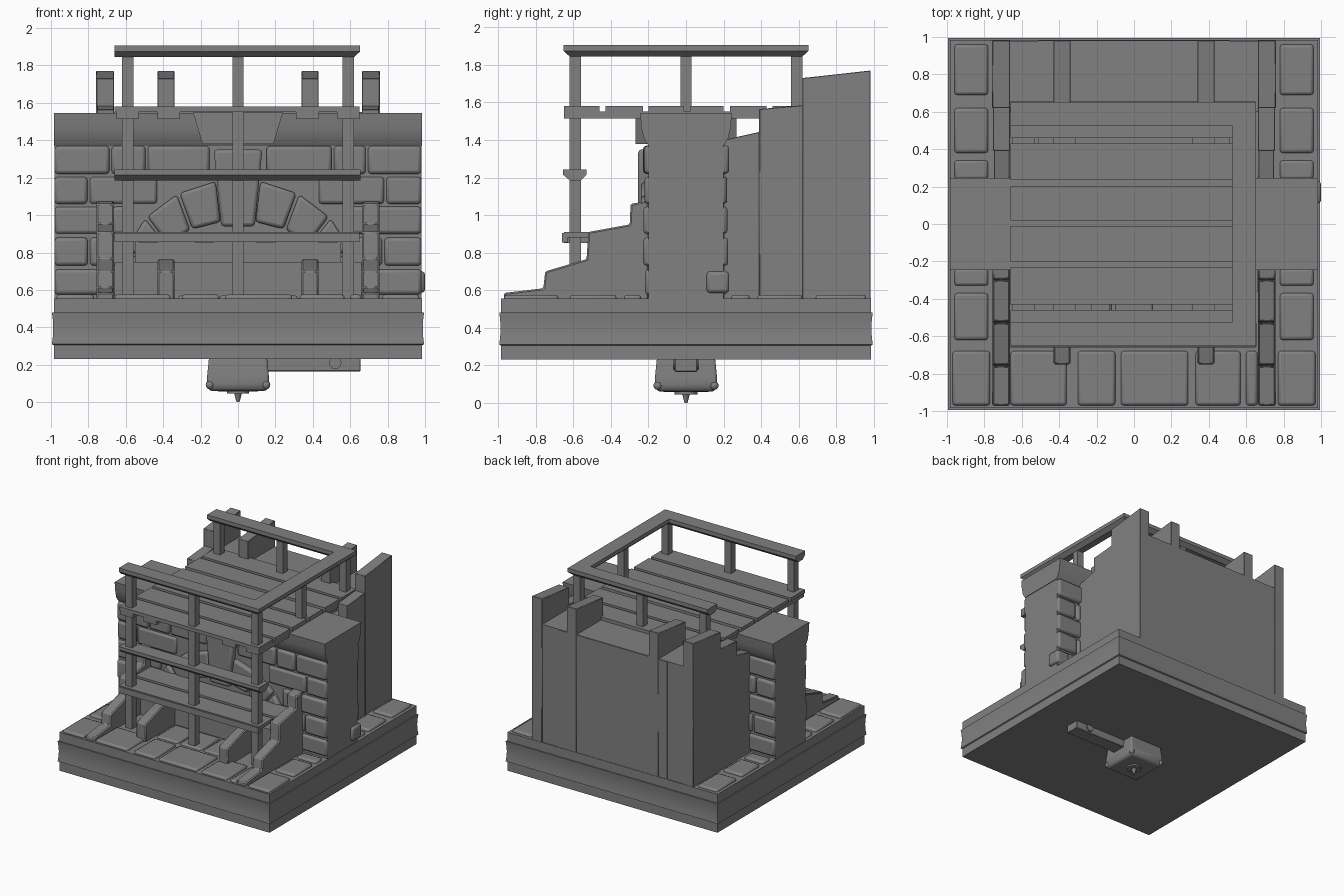
import bpy, bmesh, math, random
from mathutils import Matrix

if "Cube" in bpy.data.objects:
    bpy.data.objects.remove(bpy.data.objects["Cube"])

random.seed(4)
grey = bpy.data.materials.new("dark_grey")
grey.diffuse_color = (.22, .22, .22, 1)
grey.use_nodes = True
grey.node_tree.nodes["Principled BSDF"].inputs["Base Color"].default_value = grey.diffuse_color

def finish(name, bm, bevel=0, seg=1):
    bmesh.ops.recalc_face_normals(bm, faces=bm.faces)
    me = bpy.data.meshes.new(name)
    bm.to_mesh(me)
    bm.free()
    me.materials.append(grey)
    ob = bpy.data.objects.new(name, me)
    bpy.context.collection.objects.link(ob)
    if bevel:
        m = ob.modifiers.new("bevel", 'BEVEL')
        m.width, m.segments = bevel, seg
    return ob

def add_box(bm, x0, x1, y0, y1, z0, z1):
    mat = Matrix.Translation(((x0+x1)/2, (y0+y1)/2, (z0+z1)/2)) @ Matrix.Diagonal((x1-x0, y1-y0, z1-z0, 1))
    bmesh.ops.create_cube(bm, size=1, matrix=mat)

def boxes(name, items, bevel=0, seg=1):
    bm = bmesh.new()
    for b in items:
        add_box(bm, *b)
    return finish(name, bm, bevel, seg)

def add_prism(bm, pts, a, b, axis='x'):
    """Extrude a profile: (y,z) along x, or (x,z) along y."""
    def P(p, t):
        return (t, p[0], p[1]) if axis == 'x' else (p[0], t, p[1])
    A = [bm.verts.new(P(p, a)) for p in pts]
    B = [bm.verts.new(P(p, b)) for p in pts]
    n = len(pts)
    bm.faces.new(A)
    bm.faces.new(B[::-1])
    for i in range(n):
        bm.faces.new((A[i], B[i], B[(i+1) % n], A[(i+1) % n]))

def square_loft(name, rings, bevel=0, seg=1):
    """Stack of square rings (half width, z)."""
    bm = bmesh.new()
    loops = [[bm.verts.new((sx*h, sy*h, z)) for sx, sy in ((-1, -1), (1, -1), (1, 1), (-1, 1))] for h, z in rings]
    for a, b in zip(loops, loops[1:]):
        for i in range(4):
            bm.faces.new((a[i], a[(i+1) % 4], b[(i+1) % 4], b[i]))
    bm.faces.new(loops[0][::-1])
    bm.faces.new(loops[-1])
    return finish(name, bm, bevel, seg)

# Moulded square base
square_loft("base", [(.985, .23), (.985, .305), (.995, .31), (.99, .35), (.988, .395), (.99, .44), (.995, .48),
                     (.985, .48), (.985, .555)])

# Floor tiles: front row, then side columns
tiles = [(a, b, -.97, -.68, .5, .575) for a, b in ((-.97, -.77), (-.66, -.36), (-.3, -.1), (-.07, .29), (.33, .57), (.6, .66), (.77, .97))]
for a, b in ((-.62, -.37), (-.33, -.24), (.24, .34), (.38, .62), (.69, .96)):
    for s in (-1, 1):
        tiles.append((min(s*.78, s*.96), max(s*.78, s*.96), a, b, .5, .575))
for i in range(3):
    tiles.append((-.32+.22*i, -.12+.22*i, -.64, -.38, .5, .57))
boxes("floor_tiles", tiles, .015, 2)

# Cross wall with an arched opening
arch = [(.5*math.cos(t), .62+.35*math.sin(t)) for t in [math.pi*i/16 for i in range(17)]]
bm = bmesh.new()
add_prism(bm, [(-.98, .48), (-.98, 1.38), (.98, 1.38), (.98, .48), (.5, .48)] + arch + [(-.5, .48)], -.2, .2, 'y')
bmesh.ops.triangulate(bm, faces=[f for f in bm.faces if len(f.verts) > 4])
finish("cross_wall", bm)

# Flared coping and middle corbel
bm = bmesh.new()
half = [(.2, 1.37), (.225, 1.41), (.238, 1.47), (.245, 1.545)]
add_prism(bm, half + [(-y, z) for y, z in half[::-1]], -.985, .985)
finish("wall_coping", bm)
bm = bmesh.new()
add_prism(bm, [(-.19, 1.38), (.19, 1.38), (.24, 1.548), (-.24, 1.548)], -.27, .27, 'y')
finish("coping_corbel", bm)

# Wall facing stones in five courses, both faces
rows = [(.575, .71), (.73, .88), (.9, 1.045), (1.06, 1.205), (1.22, 1.37)]
inner = [.56, .56, .56, .42, .14]
stones = []
for r, ((z0, z1), lim) in enumerate(zip(rows, inner)):
    for s in (-1, 1):
        for face in (-1, 1):
            x, k = .98, 0
            while x - lim > .06:
                w = (.2 if (r+k) % 2 else .31) + random.uniform(-.02, .02)
                nx = x-w if x-w-lim > .1 else lim
                a, b = sorted((s*x, s*(nx+.012)))
                c, e = sorted((face*.17, face*(.215 + random.uniform(0, .015))))
                stones.append((a, b, c, e, z0, z1))
                x, k = nx, k+1
stones.append((.88, 1.0, .11, .23, .585, .7))
boxes("wall_stones", stones, .018, 2)

# Arch stones fanned around the opening, with a large keystone
bm = bmesh.new()
for face in (-1, 1):
    for i in range(9):
        if i == 4:
            continue
        t0, t1 = (math.pi*(i+k)/9 for k in (.04, .96))
        ring = [(.5*math.cos(t), .62+.35*math.sin(t)) for t in (t0, t1)]
        ring += [(.64*math.cos(t), .62+.57*math.sin(t)) for t in (t1, t0)]
        a, b = sorted((face*.15, face*.24))
        add_prism(bm, ring, a, b, 'y')
    a, b = sorted((face*.15, face*.255))
    add_prism(bm, [(-.09, .94), (.09, .94), (.13, 1.35), (-.13, 1.35)], a, b, 'y')
finish("arch_stones", bm, .018, 2)

# Infill behind the arch with front steps
boxes("arch_infill", [(-.55, .55, -.12, .2, .5, 1.0), (-.55, .55, -.25, -.1, .5, .87), (-.66, .66, -.36, -.1, .5, .75)])

# Stepped front buttresses, sloping tops
outer = [(-.97, .5), (-.97, .585), (-.76, .61), (-.75, .7), (-.53, .765), (-.52, .91), (-.3, .95), (-.295, 1.06), (-.2, 1.075), (-.2, .5)]
small = [(-.75, .5), (-.75, .7), (-.53, .765), (-.24, .765), (-.24, .5)]
bm = bmesh.new()
for s in (-1, 1):
    for x, w, prof in ((.71, .047, outer), (.385, .045, small)):
        add_prism(bm, prof, s*x-w, s*x+w)
finish("front_buttresses", bm, .008)

# Rear mass and its stepped side buttresses
boxes("rear_mass", [(-.51, .51, .18, .98, .5, 1.4), (-.67, .67, .6, .978, .5, 1.552), (-.51, .51, .6, .981, .5, 1.548),
                    (-.67, .67, .18, .62, .5, 1.38)])
bm = bmesh.new()
for s in (-1, 1):
    for x, y0, y1, z0, z1, w in ((.707, .2, .4, 1.4, 1.445, .042), (.708, .39, .625, 1.565, 1.585, .045),
                                 (.71, .62, .982, 1.73, 1.77, .048), (.385, .62, .982, 1.73, 1.77, .045)):
        add_prism(bm, [(y0, .5), (y1, .5), (y1, z1), (y0, z0)], s*x-w, s*x+w)
finish("rear_buttresses", bm, .003)

# Scaffold decks
planks = [(-.65, -.46), (-.43, -.23), (-.2, -.01), (.02, .2), (.235, .43), (.46, .655)]
boxes("upper_deck_planks", [(-.66, .65, a, b, 1.55, 1.58) for a, b in planks])
boxes("upper_deck_joists", [(x-.06, x+.06, -.65, .6, 1.515, 1.551) for x in (-.59, -.37, .37, .59)])
boxes("lower_deck_planks", [(-.66, .65, a, b, .88, .91) for a, b in planks[:2]])
boxes("lower_deck_joists", [(x-.05, x+.05, -.65, -.2, .85, .881) for x in (-.48, -.18, .15, .48)]
      + [(-.66, .65, -.66, -.63, .855, .905)])

# Scaffold posts
p = .03
posts = [(x-p, x+p, -.59-p, -.59+p, .55, 1.86) for x in (-.59, 0, .59)]
posts += [(x-p, x+p, y-p, y+p, 1.5, 1.86) for x, y in ((.59, 0), (.59, .59), (0, .59), (-.59, .59))]
boxes("scaffold_posts", posts)

# Top handrail: U shape open on the left, with a chamfered underside
def offset_path(d):
    return [(-.66, -.59-d), (.59+d, -.59-d), (.59+d, .59+d), (-.66, .59+d)]
bm = bmesh.new()
section = [(-.03, 1.845), (.03, 1.845), (.063, 1.875), (.063, 1.907), (-.063, 1.907), (-.063, 1.875)]
lines = [[bm.verts.new((x, y, z)) for x, y in offset_path(d)] for d, z in section]
for a, b in zip(lines, lines[1:] + lines[:1]):
    for i in range(3):
        bm.faces.new((a[i], a[i+1], b[i+1], b[i]))
for i in (0, 3):
    bm.faces.new([l[i] for l in lines])
finish("top_handrail", bm)

# Middle front rail
bm = bmesh.new()
add_prism(bm, [(-.62, 1.185), (-.56, 1.185), (-.53, 1.215), (-.53, 1.243), (-.655, 1.243), (-.655, 1.215)], -.66, .655)
finish("front_middle_rail", bm)

# Mechanism under the base: housing, arm, bolts and spike
square_loft("under_housing", [(.1, .058), (.15, .06), (.165, .085), (.165, .14), (.155, .24)], .012, 2)
boxes("under_arm", [(.1, .655, -.06, .06, .165, .24)], .004)
bm = bmesh.new()
for sx in (-1, 1):
    for sy in (-1, 1):
        bmesh.ops.create_uvsphere(bm, u_segments=10, v_segments=6, radius=.024,
                                  matrix=Matrix.Translation((sx*.15, sy*.15, .092)))
finish("housing_bolts", bm)
bm = bmesh.new()
bmesh.ops.create_cone(bm, cap_ends=True, segments=12, radius1=.008, radius2=.024, depth=.06, matrix=Matrix.Translation((0, 0, .03)))
bmesh.ops.create_cone(bm, cap_ends=True, segments=12, radius1=.06, radius2=.06, depth=.02, matrix=Matrix.Translation((0, 0, .055)))
finish("centre_spike", bm)
bm = bmesh.new()
bmesh.ops.create_cone(bm, cap_ends=True, segments=12, radius1=.033, radius2=.033, depth=.14,
                      matrix=Matrix.Translation((.52, 0, .21)) @ Matrix.Rotation(math.pi/2, 4, 'X'))
finish("arm_pivot", bm)

# Smooth shading on rounded parts
for ob in bpy.context.scene.objects:
    ob.select_set(ob.type == 'MESH')
    bpy.context.view_layer.objects.active = ob
bpy.ops.object.shade_smooth_by_angle(angle=math.radians(35))
